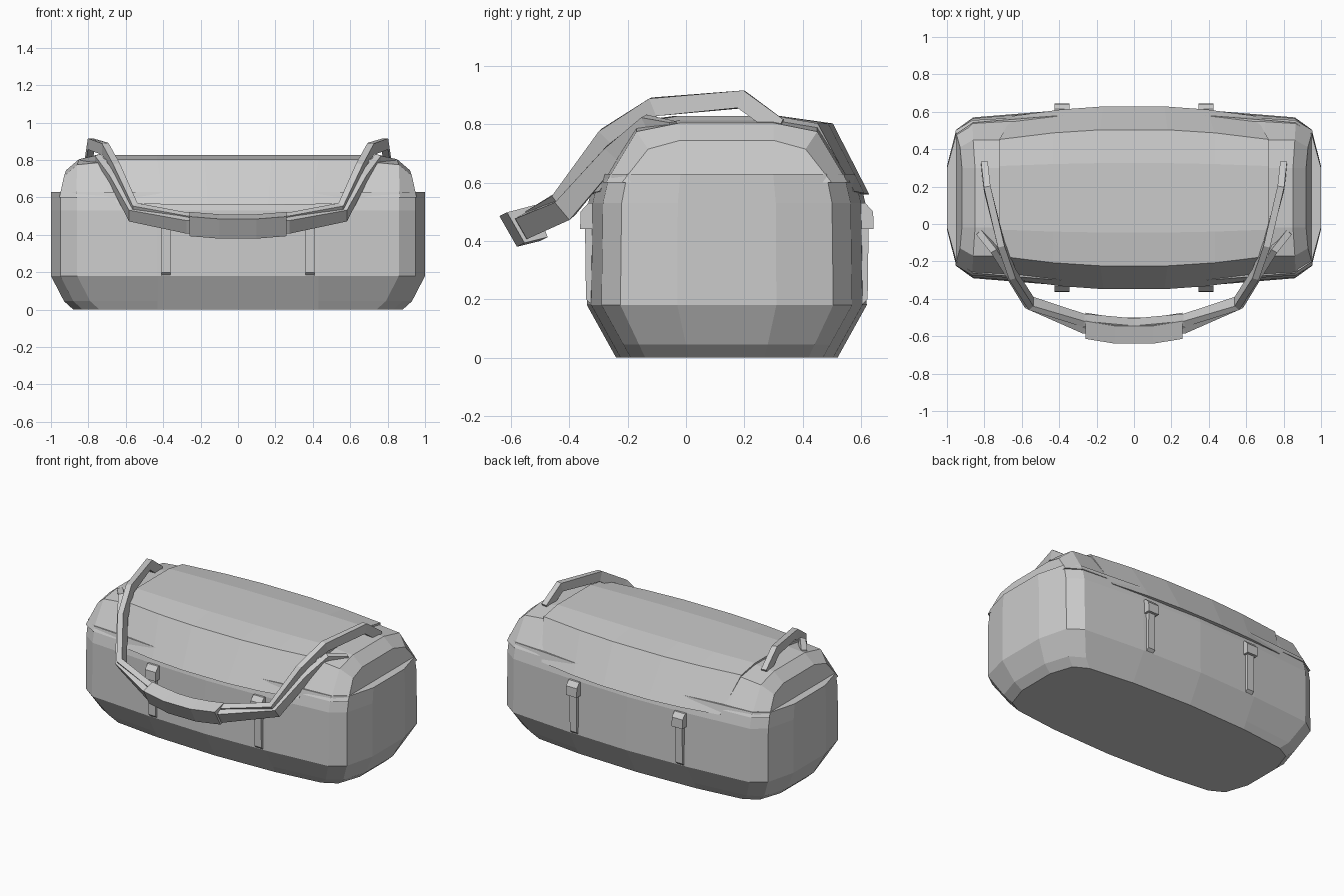
import bpy
from mathutils import Vector

if "Cube" in bpy.data.objects:
    bpy.data.objects.remove(bpy.data.objects["Cube"], do_unlink=True)

CY = 0.14  # middle of the bag, the grip hangs out in front of it

fabric = bpy.data.materials.new("grey_fabric")
fabric.use_nodes = True
fabric.diffuse_color = (0.6, 0.6, 0.6, 1)
fabric.node_tree.nodes["Principled BSDF"].inputs["Base Color"].default_value = (0.6, 0.6, 0.6, 1)


def loft(name, rings):
    """Skin closed rings of equal length and cap both ends."""
    n = len(rings[0])
    verts = [p for ring in rings for p in ring]
    faces = [(r * n + i, r * n + (i + 1) % n, (r + 1) * n + (i + 1) % n, (r + 1) * n + i)
             for r in range(len(rings) - 1) for i in range(n)]
    faces += [tuple(range(n)), tuple(range(len(verts) - n, len(verts)))]
    mesh = bpy.data.meshes.new(name)
    mesh.from_pydata(verts, [], faces)
    mesh.materials.append(fabric)
    obj = bpy.data.objects.new(name, mesh)
    bpy.context.collection.objects.link(obj)
    # consistent outward normals
    import bmesh
    bm = bmesh.new()
    bm.from_mesh(mesh)
    bmesh.ops.recalc_face_normals(bm, faces=bm.faces)
    bm.to_mesh(mesh)
    bm.free()
    return obj


def arch(half):
    """Mirror (x, y, z) points across the bag's middle into a closed arch."""
    return [(x, CY - y, z) for x, y, z in half] + [(x, CY + y, z) for x, y, z in reversed(half)]


# Lower body: bulged rectangle plan, tucked in at the base
quarter = [(0, .48), (.43, .465), (.86, .43), (.95, .365), (1, .17)]


def plan(z, ix, iy):
    q = [(x - (ix if x > .5 else 0), y - iy * min(1, y / .43)) for x, y in quarter]
    right = q + [(x, -y) for x, y in reversed(q)]
    left = [(-x, y) for x, y in reversed(right) if x > 0]
    return [(x, CY + y, z) for x, y in right + left]


loft("lower_body", [plan(0, .12, .1), plan(.045, .07, .075), plan(.18, 0, 0),
                    plan(.53, 0, .005), plan(.63, 0, .028)])

# Upper body: arched shell with stepped, sloping ends
sections = [
    [(.955, .36, .6), (.93, .27, .715), (.92, .16, .745)],
    [(.865, .415, .6), (.86, .31, .775), (.85, .16, .805)],
    [(.7, .425, .6), (.7, .31, .79), (.7, .16, .815)],
]
mirrored = [[(-x, y, z) for x, y, z in s] for s in sections]
loft("upper_body", [arch(s) for s in mirrored + sections[::-1]])

# Lid flap: arched cover that bulges toward the middle
rings = []
for s in (-1, -.6, -.25, .25, .6, 1):
    b = .055 * (1 - s * s)
    rings.append(arch([(.65 * s, .437 + b, .57 - b * .2), (.72 * s, .312 + b, .803),
                       (.72 * s, .17 + b * .3, .828)]))
loft("lid_flap", rings)

# Compression straps and buckles, front and back
strap = [(.44, .16), (.483, .2), (.487, .5), (.44, .54)]
buckle = [(.44, .44), (.503, .44), (.502, .5), (.475, .53), (.44, .53)]
for side, sx in (("right", -1), ("left", 1)):
    for end, sy in (("front", -1), ("back", 1)):
        for part, prof, w in (("strap", strap, .025), ("buckle", buckle, .039)):
            loft(f"{end}_{side}_{part}",
                 [[(sx * .385 + dx, CY + sy * y, z) for y, z in prof] for dx in (-w, w)])


# Carry handles: flat webbing swept through the path, width set per point
def handle(name, half, thick=.018):
    path = [(Vector(p[:3]), Vector((0, p[3], p[4]))) for p in half]
    path += [(Vector((-p.x, p.y, p.z)), w) for p, w in path[-2::-1]]
    rings = []
    for i, (p, w) in enumerate(path):
        t = path[min(i + 1, len(path) - 1)][0] - path[max(i - 1, 0)][0]
        n = t.cross(w).normalized() * thick
        rings.append([p + w + n, p + w - n, p - w - n, p - w + n])
    loft(name, rings)


handle("rear_handle", [
    (.8, .32, .79, .015, .026), (.785, .19, .885, .01, .03), (.71, -.11, .86, -.012, .03),
    (.65, -.27, .755, -.025, .025), (.55, -.425, .53, -.025, .032),
    (.27, -.515, .475, -.02, .035), (0, -.54, .46, -.02, .035)])
handle("front_handle", [
    (.83, -.04, .78, -.005, .028), (.75, -.13, .80, -.015, .028), (.67, -.25, .70, -.025, .022),
    (.57, -.415, .51, -.025, .03), (.27, -.55, .45, -.02, .035), (0, -.575, .44, -.02, .035)])

# Padded grip wrapped around both handles
grip = [(-.64, .485), (-.545, .51), (-.5, .4), (-.58, .38)]
loft("grip_pad", [[(x, y + lift * 2, z + lift) for y, z in grip]
                  for x, lift in ((-.26, .013), (-.1, 0), (.1, 0), (.26, .013))])
